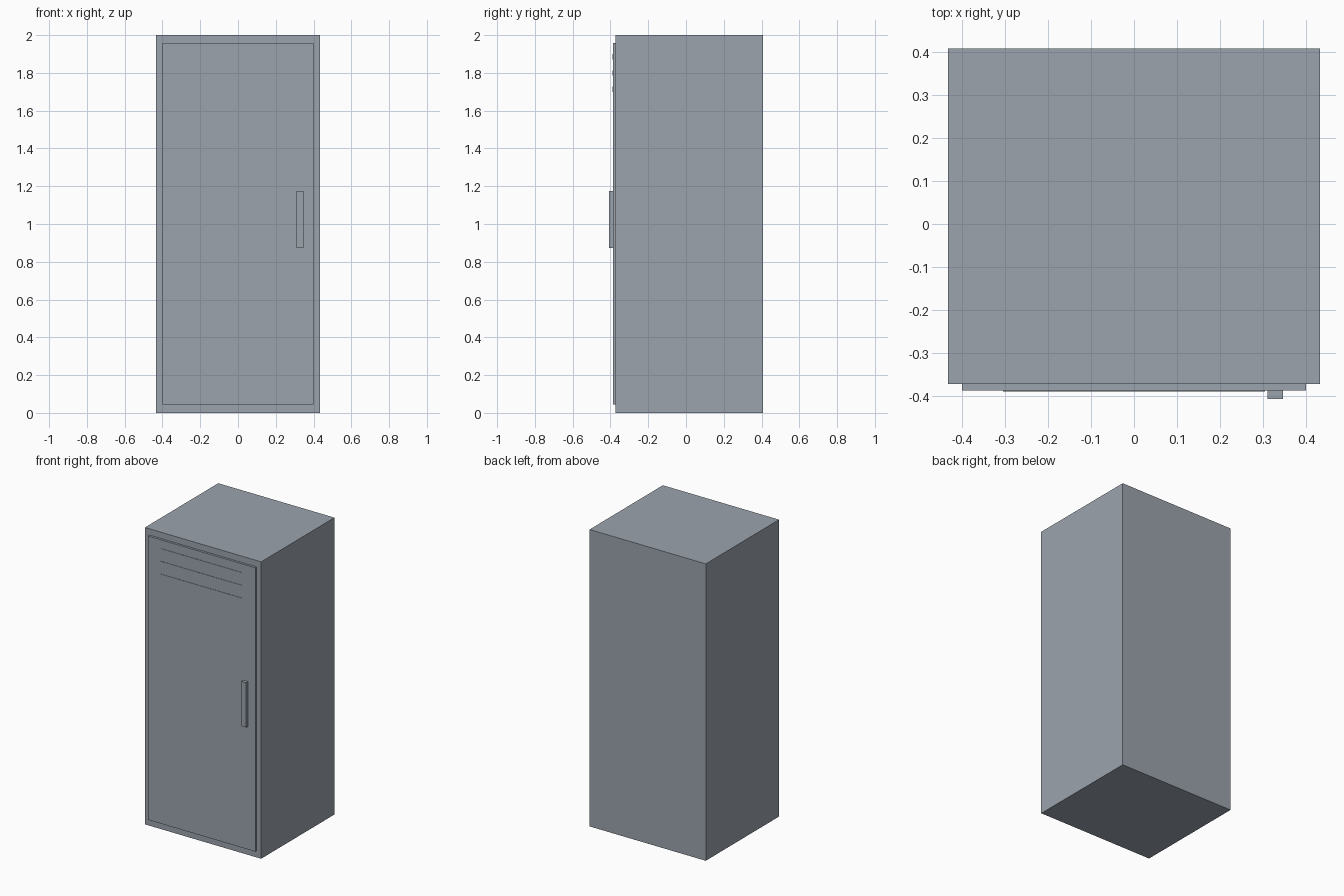
import bpy

cube = bpy.data.objects.get("Cube")
if cube:
    bpy.data.objects.remove(cube, do_unlink=True)

# Painted steel
steel = bpy.data.materials.new("blue_grey_steel")
steel.use_nodes = True
colour = (0.33, 0.37, 0.42, 1)
steel.diffuse_color = colour
steel.node_tree.nodes["Principled BSDF"].inputs["Base Color"].default_value = colour


def box(name, x, y, z):
    """Box spanning the given (low, high) ranges."""
    spans = (x, y, z)
    bpy.ops.mesh.primitive_cube_add(size=1, location=[sum(s) / 2 for s in spans])
    obj = bpy.context.object
    obj.name = name
    obj.scale = [s[1] - s[0] for s in spans]
    bpy.ops.object.transform_apply(location=False, rotation=False, scale=True)
    obj.data.materials.append(steel)
    return obj


BODY_FRONT = -0.372
DOOR_FRONT = -0.387

# Cabinet and door panel
box("cabinet_body", (-0.433, 0.433), (BODY_FRONT, 0.408), (0, 2))
box("door", (-0.4, 0.4), (DOOR_FRONT, BODY_FRONT), (0.045, 1.957))

# Thin raised vent slats
for i in range(3):
    z = 1.885 - i * 0.086
    box(f"vent_slat_{i + 1}", (-0.305, 0.305),
        (DOOR_FRONT - 0.0025, DOOR_FRONT), (z - 0.014, z + 0.014))

# Door handle
box("handle", (0.311, 0.346), (-0.407, DOOR_FRONT), (0.874, 1.176))
